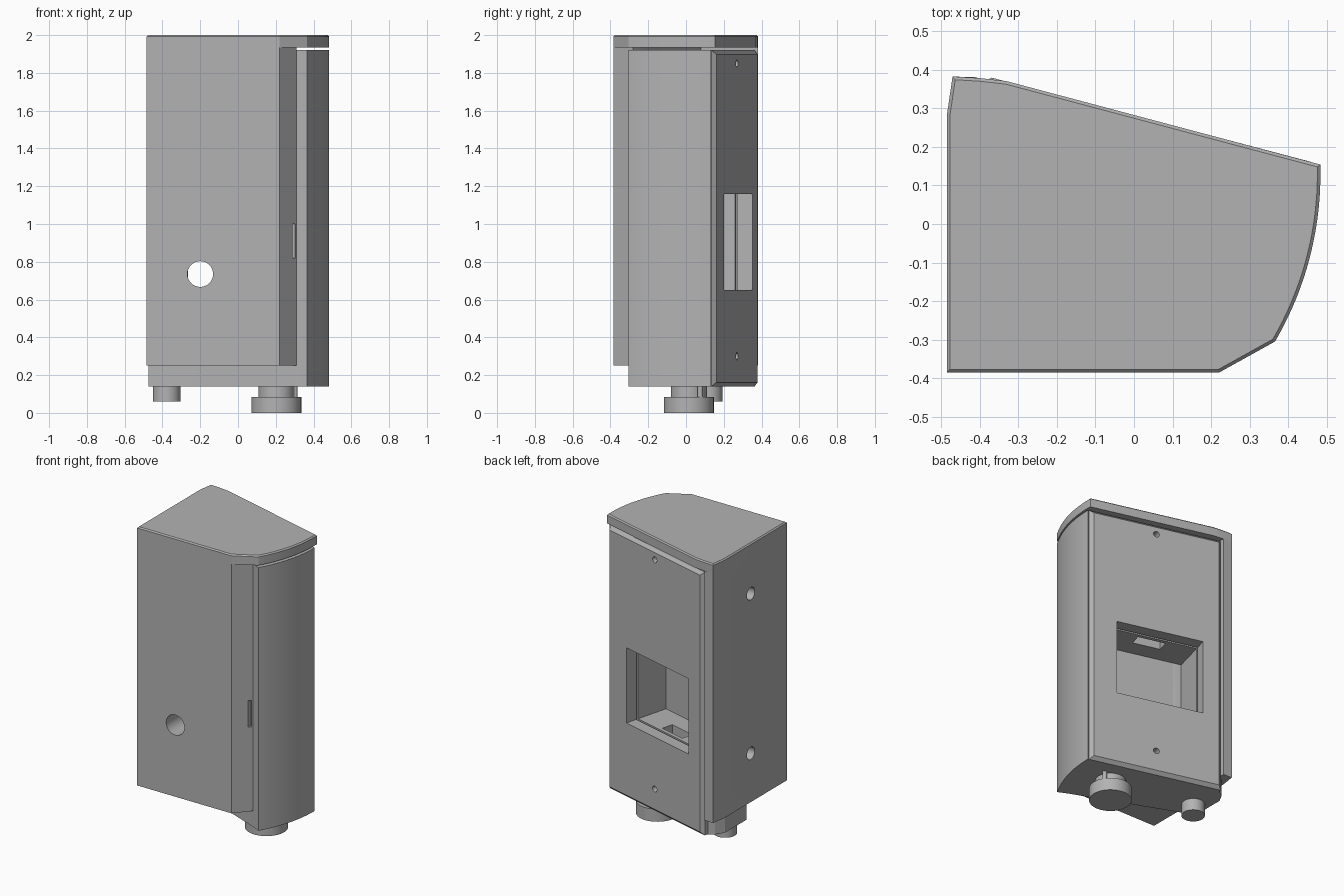
import bpy, bmesh, math
from mathutils import Matrix, Vector

if "Cube" in bpy.data.objects:
    bpy.data.objects.remove(bpy.data.objects["Cube"], do_unlink=True)

grey = bpy.data.materials.new("housing_grey")
grey.use_nodes = True
COLOUR = (0.45, 0.45, 0.45, 1)
grey.diffuse_color = COLOUR
grey.node_tree.nodes["Principled BSDF"].inputs["Base Color"].default_value = COLOUR

# Frame of the slanted back panel: u along it, n outward
N = Vector((0.255, 0.967, 0)).normalized()
U = Vector((N.y, -N.x, 0))
PANEL = Matrix.Translation((0.045, 0.27, 0)) @ Matrix((U, N, (0, 0, 1))).transposed().to_4x4()


def finish(name, bm):
    bmesh.ops.recalc_face_normals(bm, faces=bm.faces)
    mesh = bpy.data.meshes.new(name)
    bm.to_mesh(mesh)
    bm.free()
    mesh.materials.append(grey)
    obj = bpy.data.objects.new(name, mesh)
    bpy.context.collection.objects.link(obj)
    return obj


def prism(name, outline, z0, z1, rim=0):
    bm = bmesh.new()
    base = bm.faces.new([bm.verts.new((x, y, z0)) for x, y in outline])
    up = bmesh.ops.extrude_face_region(bm, geom=[base])["geom"]
    bmesh.ops.translate(bm, vec=(0, 0, z1 - z0),
                        verts=[v for v in up if isinstance(v, bmesh.types.BMVert)])
    if rim:
        edges = [e for e in bm.edges if all(v.co.z > z1 - 1e-4 for v in e.verts)]
        bmesh.ops.bevel(bm, geom=edges, offset=rim, segments=1, affect='EDGES')
    return finish(name, bm)


def panel_box(name, u, n, z, chamfer=0):
    bm = bmesh.new()
    bmesh.ops.create_cube(bm, size=1)
    for v in bm.verts:
        v.co = Vector([r[0] if c < 0 else r[1] for c, r in zip(v.co, (u, n, z))])
    if chamfer:
        edges = [e for e in bm.edges if all(v.co.y > n[1] - 1e-4 for v in e.verts)]
        bmesh.ops.bevel(bm, geom=edges, offset=chamfer, segments=1, affect='EDGES')
    bm.transform(PANEL)
    return finish(name, bm)


def cylinder(name, r, depth, centre, axis='Z', frame=Matrix()):
    turn = {'Z': Matrix(), 'X': Matrix.Rotation(math.pi / 2, 4, 'Y'),
            'Y': Matrix.Rotation(math.pi / 2, 4, 'X')}[axis]
    bm = bmesh.new()
    bmesh.ops.create_cone(bm, cap_ends=True, segments=48, radius1=r, radius2=r, depth=depth,
                          matrix=frame @ Matrix.Translation(centre) @ turn)
    return finish(name, bm)


def cut(obj, cutters):
    for c in cutters:
        mod = obj.modifiers.new("cut", 'BOOLEAN')
        mod.operation = 'DIFFERENCE'
        mod.solver = 'EXACT'
        mod.object = c
    bpy.context.view_layer.update()
    graph = bpy.context.evaluated_depsgraph_get()
    mesh = bpy.data.meshes.new_from_object(obj.evaluated_get(graph))
    obj.modifiers.clear()
    obj.data = mesh


# Curved side, swung about the hinge
HINGE = Vector((-0.378, 0.13))
def arc(a0, a1, steps=24):
    angles = [math.radians(a0 + (a1 - a0) * i / steps) for i in range(steps + 1)]
    return [(HINGE.x + 0.861 * math.cos(a), HINGE.y + 0.861 * math.sin(a)) for a in angles]


# Main parts
cap = prism("top_cap", [(-0.485, -0.385), (0.22, -0.385)] + arc(-30.3, 1.6)
            + [(-0.33, 0.37), (-0.40, 0.378), (-0.47, 0.382), (-0.485, 0.28)], 1.935, 2.0, 0.008)
cover = prism("fixed_cover", [(-0.485, -0.385), (0.22, -0.385), (0.31, -0.28), (0.2, -0.2),
              (-0.405, 0.08), (-0.405, 0.38), (-0.47, 0.382), (-0.485, 0.28)], 0.25, 1.935)
body = prism("swinging_body", arc(-30.3, 0) + [(0.46, 0.125), (-0.385, 0.35), (-0.44, 0.32),
             (-0.475, 0.26), (-0.475, 0.03), (0.31, -0.278)], 0.14, 1.92)
panel = panel_box("back_panel", (-0.45, 0.45), (-0.08, 0), (0.14, 1.92), 0.022)

# Cutters: window pocket, seam, notch, through hole, screw holes, side holes, slit
pocket = panel_box("pocket_cutter", (-0.32, 0.27), (-0.32, 0.05), (0.65, 1.16))
seam = panel_box("seam_cutter", (-0.335, 0.285), (-0.095, -0.081), (0.635, 1.175))
notch = panel_box("notch_cutter", (-0.12, 0.07), (-0.2, -0.12), (0.58, 1.23))
port = cylinder("port_cutter", 0.068, 0.6, (-0.2, -0.25, 0.735), 'Y')
screws = [cylinder("screw_cutter", 0.02, 0.2, (0, 0, z), 'Y', PANEL) for z in (0.3, 1.85)]
sides = [cylinder("side_cutter", 0.042, 0.2, (-0.485, 0, z), 'X') for z in (0.58, 1.66)]
slit = prism("slit_cutter", [(0.288, -0.33), (0.302, -0.33), (0.302, -0.27), (0.288, -0.27)], 0.82, 1.0)

cut(body, [pocket, seam, notch, port] + screws)
cut(cover, [pocket, notch, port, slit] + sides)
cut(panel, [pocket] + screws)
for c in [pocket, seam, notch, port, slit] + screws + sides:
    bpy.data.objects.remove(c, do_unlink=True)

# Hinge pin and lock knob underneath
pin = cylinder("hinge_pin", 0.073, 0.19, (-0.378, 0.12, 0.155))
knob = cylinder("lock_knob", 0.132, 0.085, (0.203, 0.015, 0.0425))
neck = cylinder("knob_neck", 0.095, 0.09, (0.203, 0.015, 0.12))
post = cylinder("lock_post", 0.015, 0.08, (0.3, 0.075, 0.11))

# Smooth curves, keep edges sharp
bpy.ops.object.select_all(action='DESELECT')
for o in (cap, cover, body, panel, pin, knob, neck, post):
    o.select_set(True)
bpy.context.view_layer.objects.active = body
bpy.ops.object.shade_smooth_by_angle(angle=math.radians(20))
